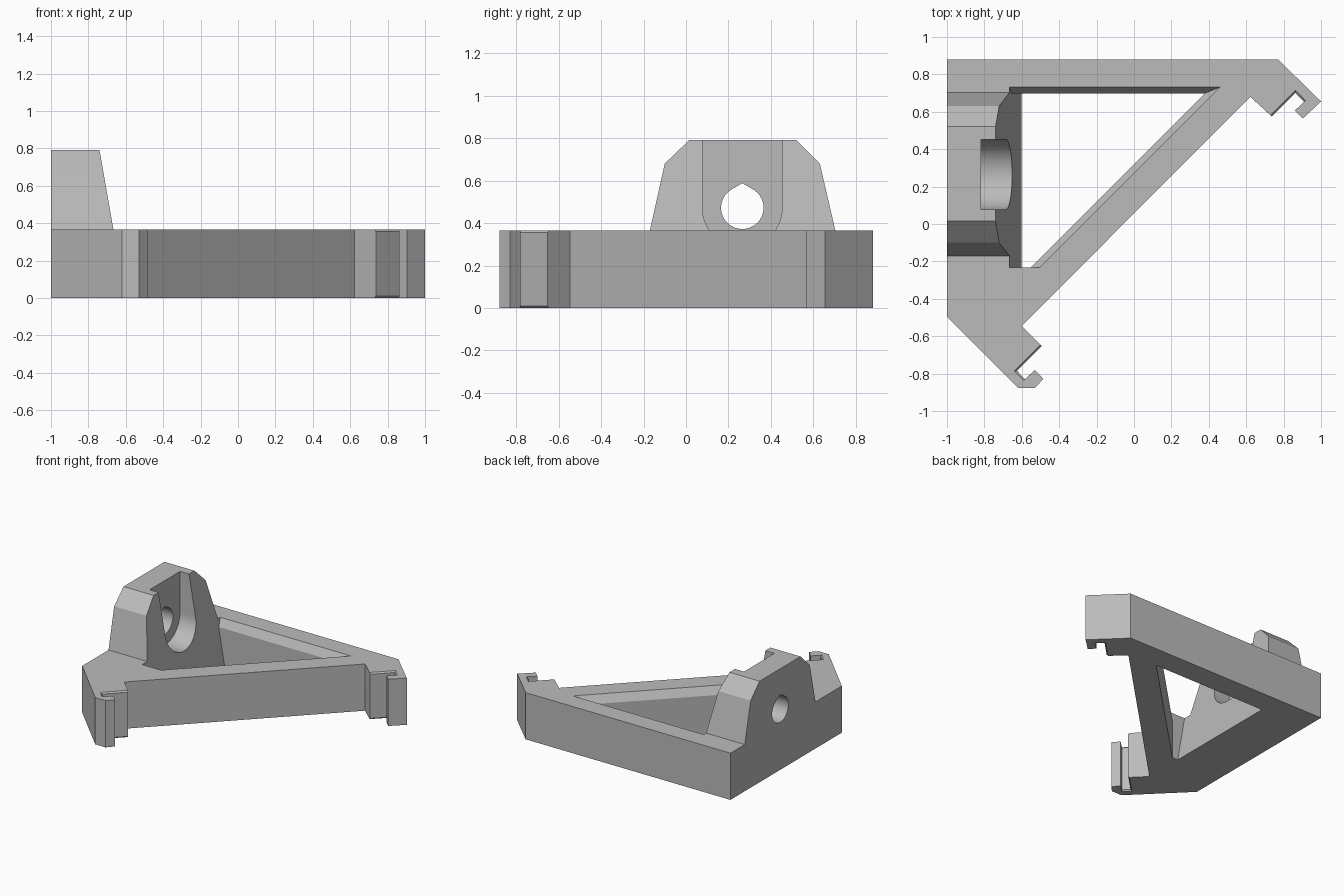
import bpy, bmesh
from math import sin, cos, radians

if "Cube" in bpy.data.objects:
    bpy.data.objects.remove(bpy.data.objects["Cube"], do_unlink=True)

HEIGHT = 0.365   # frame thickness
HOLE_Y, HOLE_Z = 0.265, 0.472

grey = bpy.data.materials.new("plain grey")
grey.use_nodes = True
colour = (0.5, 0.5, 0.5, 1)
grey.diffuse_color = colour
grey.node_tree.nodes["Principled BSDF"].inputs["Base Color"].default_value = colour


def loft(name, rings):
    """Closed solid through rings with equal point counts."""
    bm = bmesh.new()
    loops = [[bm.verts.new(p) for p in ring] for ring in rings]
    n = len(loops[0])
    for a, b in zip(loops, loops[1:]):
        for i in range(n):
            j = (i + 1) % n
            bm.faces.new((a[i], a[j], b[j], b[i]))
    bm.faces.new(loops[0][::-1])
    bm.faces.new(loops[-1])
    bmesh.ops.recalc_face_normals(bm, faces=bm.faces)
    mesh = bpy.data.meshes.new(name)
    bm.to_mesh(mesh)
    bm.free()
    mesh.materials.append(grey)
    obj = bpy.data.objects.new(name, mesh)
    bpy.context.collection.objects.link(obj)
    return obj


def prism_x(name, profile, x0, x1):
    return loft(name, [[(x, y, z) for y, z in profile] for x in (x0, x1)])


def combine(target, tool, operation):
    tool.hide_render = True
    mod = target.modifiers.new(operation.lower(), "BOOLEAN")
    mod.operation, mod.solver, mod.object = operation, "EXACT", tool
    bpy.context.view_layer.objects.active = target
    bpy.ops.object.modifier_apply(modifier=mod.name)
    bpy.data.objects.remove(tool, do_unlink=True)


def frame_ring(z, d):
    """Frame outline with clip slots at both ends, tightened by d."""
    pts = [
        (-1, 0.88), (-1, -0.495), (-0.62, -0.877), (-0.53, -0.877), (-0.485, -0.828),
        (-0.53, -0.78), (-0.59 + d, -0.837 + d), (-0.64 + 2 * d, -0.785),
        (-0.5 + d, -0.645 - d), (-0.6, -0.545),
        (0.622, 0.68), (0.73 + d, 0.582 - d), (0.863, 0.715 - 2 * d), (0.917 - d, 0.66 - d),
        (0.86, 0.607), (0.903, 0.564), (1, 0.655), (0.77, 0.88),
    ]
    return [(x, y, z) for x, y in pts]


def opening_ring(z, back, slant):
    """Triangular opening; its -x wall leans with the mount face."""
    left = -0.602 - 0.175 * z
    front = -0.233
    return [(left, back, z), (left, front, z), (front - slant, front, z), (back - slant, back, z)]


# Triangular frame with chamfered clip slots
bracket = loft("corner_bracket", [
    frame_ring(0, 0), frame_ring(0.01, 0.007),
    frame_ring(HEIGHT - 0.01, 0.007), frame_ring(HEIGHT, 0)])

# Upright mount
upright = [(-0.17, 0.15), (-0.17, HEIGHT), (-0.1, 0.68), (0.015, 0.79),
           (0.52, 0.79), (0.63, 0.68), (0.703, HEIGHT), (0.703, 0.15)]
combine(bracket, prism_x("upright_mount", upright, -1, -0.605), "UNION")

# Opening with chamfered rim, which also trims the mount's sloping face
combine(bracket, loft("opening_cutter", [
    opening_ring(-0.05, 0.698, 0.32), opening_ring(HEIGHT - 0.06, 0.698, 0.32),
    opening_ring(HEIGHT, 0.733, 0.27), opening_ring(0.95, 0.733, 0.27)]), "DIFFERENCE")

# Round-bottomed pocket, open at the top
R = 0.1875
pocket = [(HOLE_Y + R * cos(radians(a)), HOLE_Z + R * sin(radians(a))) for a in range(180, 361, 5)]
pocket += [(HOLE_Y + R, 0.95), (HOLE_Y - R, 0.95)]
combine(bracket, prism_x("pocket_cutter", pocket, -0.818, -0.5), "DIFFERENCE")

# Bolt hole with a shallow peak at the top
r = 0.1
hole = [(HOLE_Y + r * cos(radians(a)), HOLE_Z + r * sin(radians(a))) for a in range(120, 421, 6)]
hole.append((HOLE_Y, HOLE_Z + r / cos(radians(30))))
combine(bracket, prism_x("hole_cutter", hole, -1.1, -0.75), "DIFFERENCE")

# Smooth round walls, sharp edges elsewhere
bpy.ops.object.select_all(action="DESELECT")
bracket.select_set(True)
bpy.context.view_layer.objects.active = bracket
bpy.ops.object.shade_smooth_by_angle(angle=radians(15))
